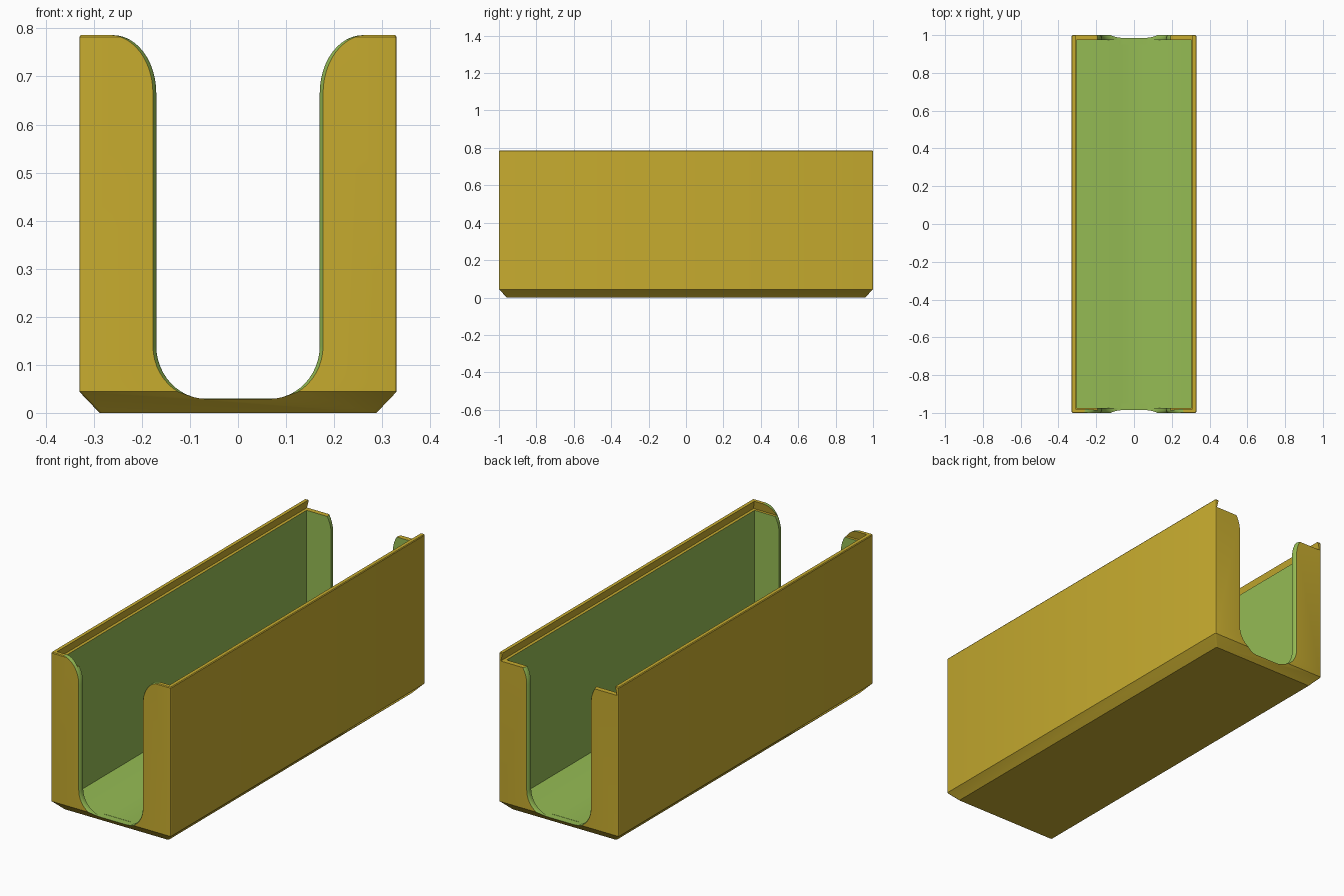
import bpy
import bmesh
import math

cube = bpy.data.objects.get("Cube")
if cube:
    bpy.data.objects.remove(cube, do_unlink=True)


def material(name, rgb):
    m = bpy.data.materials.new(name)
    m.use_nodes = True
    m.diffuse_color = (*rgb, 1)
    m.node_tree.nodes["Principled BSDF"].inputs["Base Color"].default_value = (*rgb, 1)
    return m


MATS = [material("gold", (0.57, 0.41, 0.028)), material("green", (0.30, 0.50, 0.088))]
GOLD, GREEN = 0, 1


def loft(name, rings, mat):
    """Closed solid through matching rings of points."""
    bm = bmesh.new()
    vs = [[bm.verts.new(p) for p in ring] for ring in rings]
    n = len(vs[0])
    for a, b in zip(vs, vs[1:]):
        for i in range(n):
            j = (i + 1) % n
            bm.faces.new((a[i], a[j], b[j], b[i]))
    bm.faces.new(vs[0])
    bm.faces.new(vs[-1])
    bmesh.ops.recalc_face_normals(bm, faces=bm.faces)
    for f in bm.faces:
        f.material_index = mat
    me = bpy.data.meshes.new(name)
    bm.to_mesh(me)
    bm.free()
    for m in MATS:
        me.materials.append(m)
    ob = bpy.data.objects.new(name, me)
    bpy.context.collection.objects.link(ob)
    return ob


def rounded_rect(hx, hy, r, z, seg=3):
    pts = []
    for k, (sx, sy) in enumerate([(1, 1), (-1, 1), (-1, -1), (1, -1)]):
        for i in range(seg + 1):
            a = math.pi / 2 * (k + i / seg)
            pts.append((sx * (hx - r) + r * math.cos(a), sy * (hy - r) + r * math.sin(a), z))
    return pts


def rect(hx, y0, y1, z):
    return [(-hx, y0, z), (hx, y0, z), (hx, y1, z), (-hx, y1, z)]


def slot_profile(grow, y, seg=12):
    """U shape with rounded bottom corners and flared rounded top."""
    half = []
    for i in range(seg + 1):
        a = math.pi / 2 * i / seg
        half.append((0.065 + 0.105 * math.sin(a), 0.139 - 0.11 * math.cos(a)))
    for i in range(seg + 1):
        a = math.pi / 2 * i / seg
        half.append((0.26 - 0.09 * math.cos(a), 0.665 + 0.121 * math.sin(a)))
    half.append((0.26, 0.9))
    right = [(x + grow, y, z) for x, z in half]
    return right + [(-x, y, z) for x, y, z in reversed(right)]


def cut(body, cutter):
    cutter.hide_render = True
    mod = body.modifiers.new("cut", 'BOOLEAN')
    mod.operation = 'DIFFERENCE'
    mod.solver = 'EXACT'
    mod.object = cutter
    bpy.context.view_layer.objects.active = body
    bpy.ops.object.modifier_apply(modifier=mod.name)
    bpy.data.objects.remove(cutter, do_unlink=True)


# Outer shell with chamfered base
tray = loft("tray_box", [
    rounded_rect(0.288, 0.958, 0.006, 0),
    rounded_rect(0.33, 1.0, 0.006, 0.044),
    rounded_rect(0.33, 1.0, 0.006, 0.782),
    rounded_rect(0.327, 0.997, 0.005, 0.786)], GOLD)

# Inner cavity
cut(tray, loft("cavity_cutter", [rect(0.305, -0.975, 0.975, z) for z in (0.03, 0.9)], GREEN))

# Dovetail groove for a sliding lid, open at the back
cut(tray, loft("lid_groove_cutter", [
    rect(0.320, -0.988, 1.1, 0.744),
    rect(0.310, -0.980, 1.1, 0.786),
    rect(0.310, -0.980, 1.1, 0.9)], GOLD))

# Finger slots in both ends, with eased outer edges
for side in (-1, 1):
    rings = [slot_profile(g, side * y) for y, g in
             ((0.95, 0), (0.988, 0), (0.994, 0.002), (1.0, 0.007), (1.05, 0.007))]
    cut(tray, loft("finger_slot_cutter", rings, GREEN))

bpy.ops.object.select_all(action='DESELECT')
tray.select_set(True)
bpy.context.view_layer.objects.active = tray
bpy.ops.object.shade_smooth_by_angle(angle=math.radians(30))
